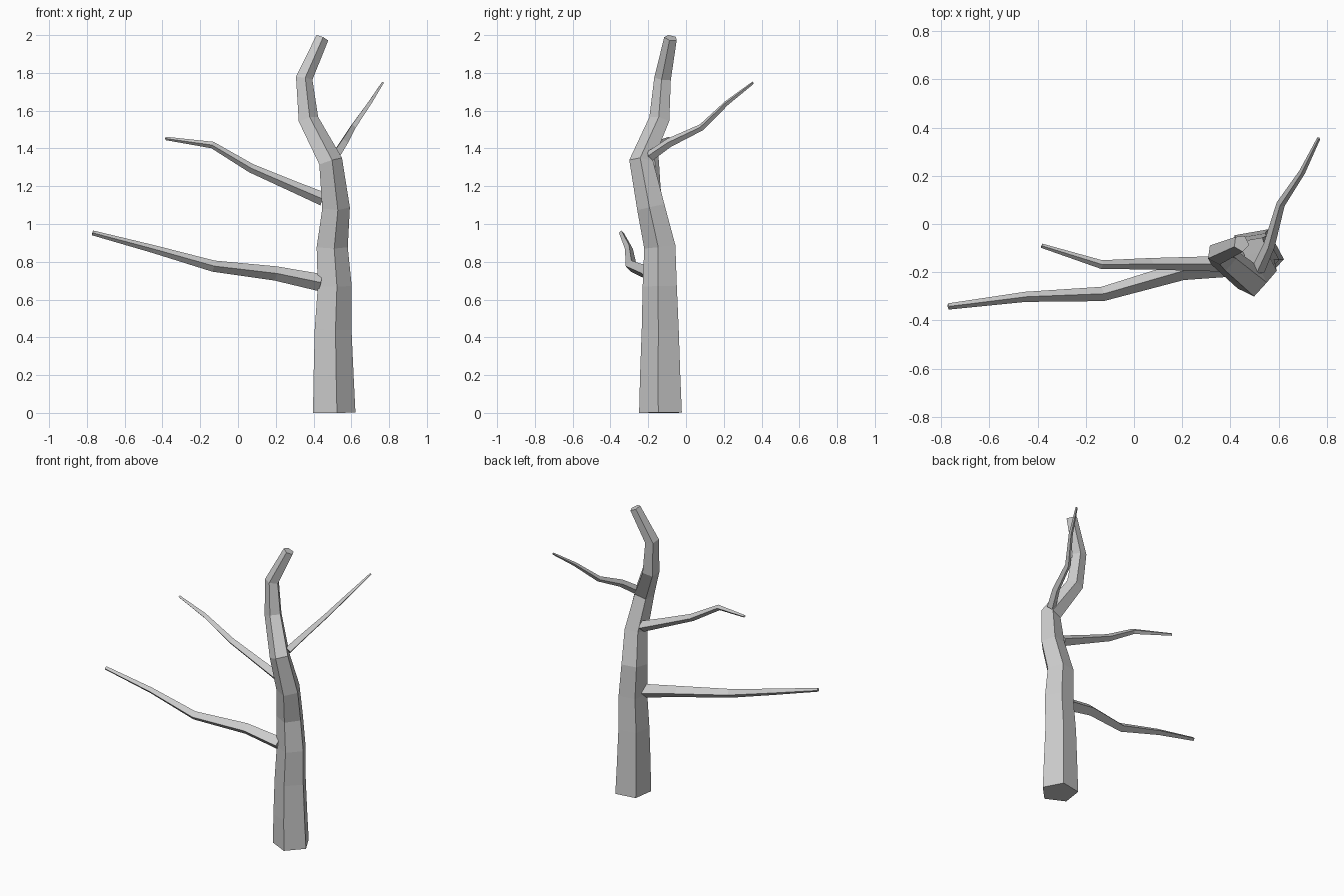
import bpy, bmesh, math
from mathutils import Vector

if "Cube" in bpy.data.objects:
    bpy.data.objects.remove(bpy.data.objects["Cube"])


def tube(name, path, sides, ref, phase):
    """Tapered low-poly limb; path points are (x, y, z, radius)."""
    pts = [Vector(p[:3]) for p in path]
    bm = bmesh.new()
    rings = []
    for i, p in enumerate(pts):
        before = (p - pts[i - 1]).normalized() if i > 0 else Vector()
        after = (pts[i + 1] - p).normalized() if i < len(pts) - 1 else Vector()
        t = (before + after).normalized()
        u = (ref - ref.dot(t) * t).normalized()
        v = t.cross(u)
        ring = []
        for k in range(sides):
            a = math.radians(phase) + 2 * math.pi * k / sides
            co = p + path[i][3] * (math.cos(a) * u + math.sin(a) * v)
            co.z = max(co.z, 0)
            ring.append(bm.verts.new(co))
        rings.append(ring)
    for a, b in zip(rings, rings[1:]):
        for k in range(sides):
            n = (k + 1) % sides
            bm.faces.new((a[k], a[n], b[n], b[k]))
    bm.faces.new(rings[0][::-1])
    bm.faces.new(rings[-1])
    bmesh.ops.recalc_face_normals(bm, faces=bm.faces)
    mesh = bpy.data.meshes.new(name)
    bm.to_mesh(mesh)
    bm.free()
    obj = bpy.data.objects.new(name, mesh)
    bpy.context.collection.objects.link(obj)
    return obj


X, Z = Vector((1, 0, 0)), Vector((0, 0, 1))

# Five-sided crooked trunk
tube("trunk", [
    (.503, -.130, 0, .120), (.500, -.132, .20, .113), (.498, -.132, .44, .104),
    (.507, -.135, .67, .096), (.494, -.135, .88, .088), (.515, -.183, 1.09, .078),
    (.487, -.235, 1.33, .067), (.370, -.140, 1.55, .057), (.348, -.122, 1.77, .047),
    (.445, -.080, 1.985, .036)], 5, X, -80)

# Four-sided branches
tube("lower_branch", [
    (.435, -.170, .690, .046), (.20, -.195, .738, .038), (-.13, -.290, .777, .030),
    (-.45, -.302, .868, .021), (-.77, -.342, .953, .013)], 4, Z, 0)
tube("middle_branch", [
    (.45, -.165, 1.132, .036), (.29, -.165, 1.200, .030), (.07, -.165, 1.295, .024),
    (-.135, -.168, 1.418, .018), (-.383, -.090, 1.453, .009)], 4, Z, 0)
tube("upper_branch", [
    (.515, -.190, 1.360, .028), (.560, -.090, 1.430, .024), (.608, .082, 1.512, .018),
    (.697, .215, 1.640, .013), (.766, .355, 1.748, .007)], 4, Z, 0)
